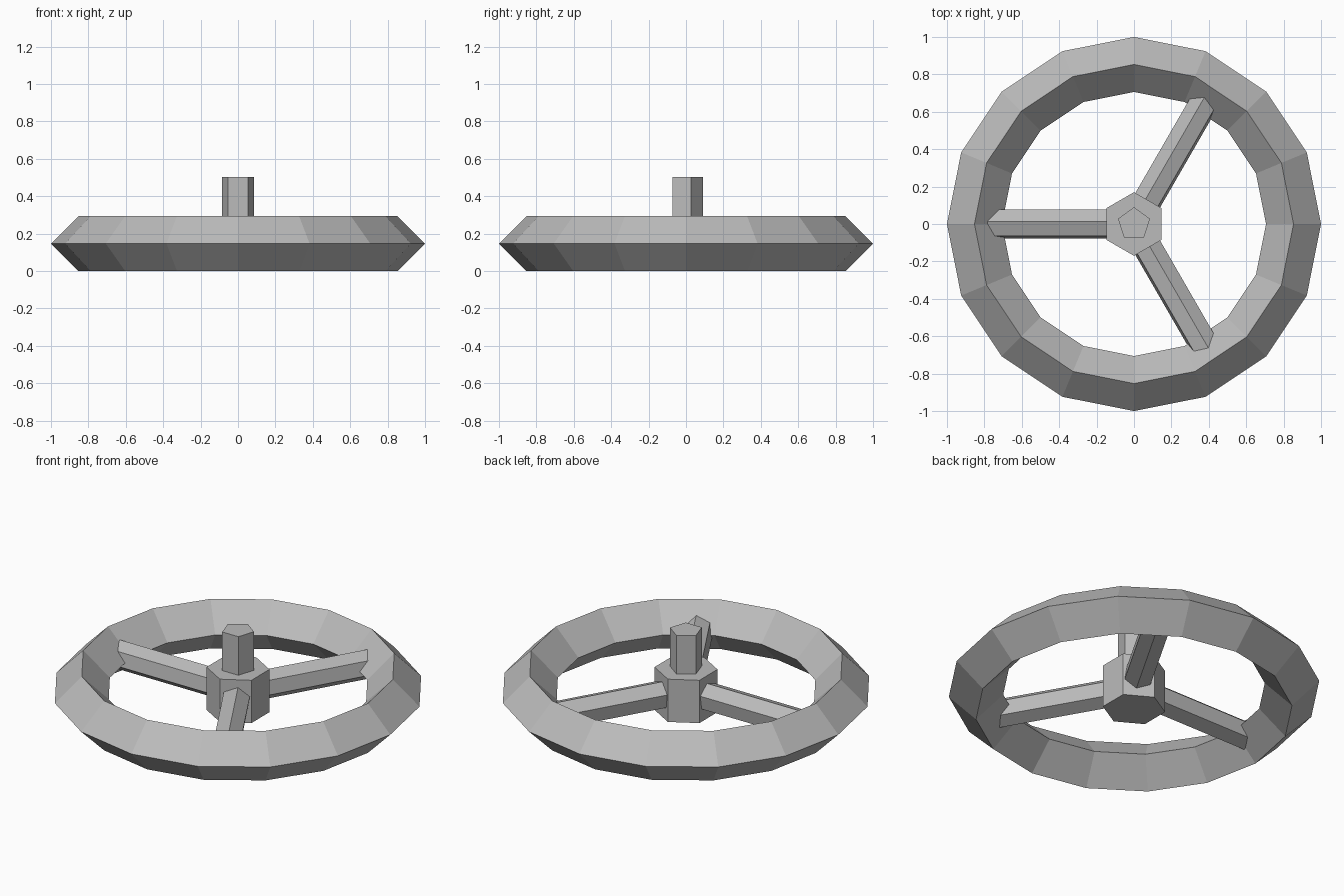
import bpy
import math
from mathutils import Matrix, Vector

if "Cube" in bpy.data.objects:
    bpy.data.objects.remove(bpy.data.objects["Cube"])

MID = 0.147        # height of the ring's centre plane
RING_R = 0.853     # ring centreline radius
RING_T = 0.147     # ring section radius

grey = bpy.data.materials.new("grey metal")
grey.diffuse_color = (0.5, 0.5, 0.5, 1)
grey.use_nodes = True
grey.node_tree.nodes["Principled BSDF"].inputs["Base Color"].default_value = grey.diffuse_color


def finish(name):
    obj = bpy.context.object
    obj.name = name
    obj.data.materials.append(grey)
    return obj


def prism(name, sides, radius, z0, z1):
    """Upright prism with one corner on +y."""
    bpy.ops.mesh.primitive_cylinder_add(vertices=sides, radius=radius,
                                        depth=z1 - z0, location=(0, 0, (z0 + z1) / 2))
    return finish(name)


# Ring with a diamond section
bpy.ops.mesh.primitive_torus_add(major_segments=16, minor_segments=4,
                                 major_radius=RING_R, minor_radius=RING_T,
                                 location=(0, 0, MID))
finish("wheel_rim")

# Hub and the stem rising from it
prism("hub", 6, 0.17, MID - 0.127, MID + 0.127)
prism("stem", 5, 0.09, 0.15, 0.503)

# Three six-sided spokes, each rolled slightly around its own axis
for i, (angle, roll) in enumerate(((60, -9), (180, 9), (300, -9))):
    spoke = prism(f"spoke_{i + 1}", 6, 0.082, 0.0, 0.85)
    a = math.radians(angle)
    out = Vector((math.cos(a), math.sin(a), 0))
    up = Vector((0, 0, 1))
    side = up.cross(out)
    # local z runs outward, local y (the corner) points up
    basis = Matrix((up.cross(out), up, out)).transposed().to_4x4()
    spoke.matrix_world = (Matrix.Translation(out * 0.425 + up * MID) @ basis
                          @ Matrix.Rotation(math.radians(roll), 4, 'Z'))
